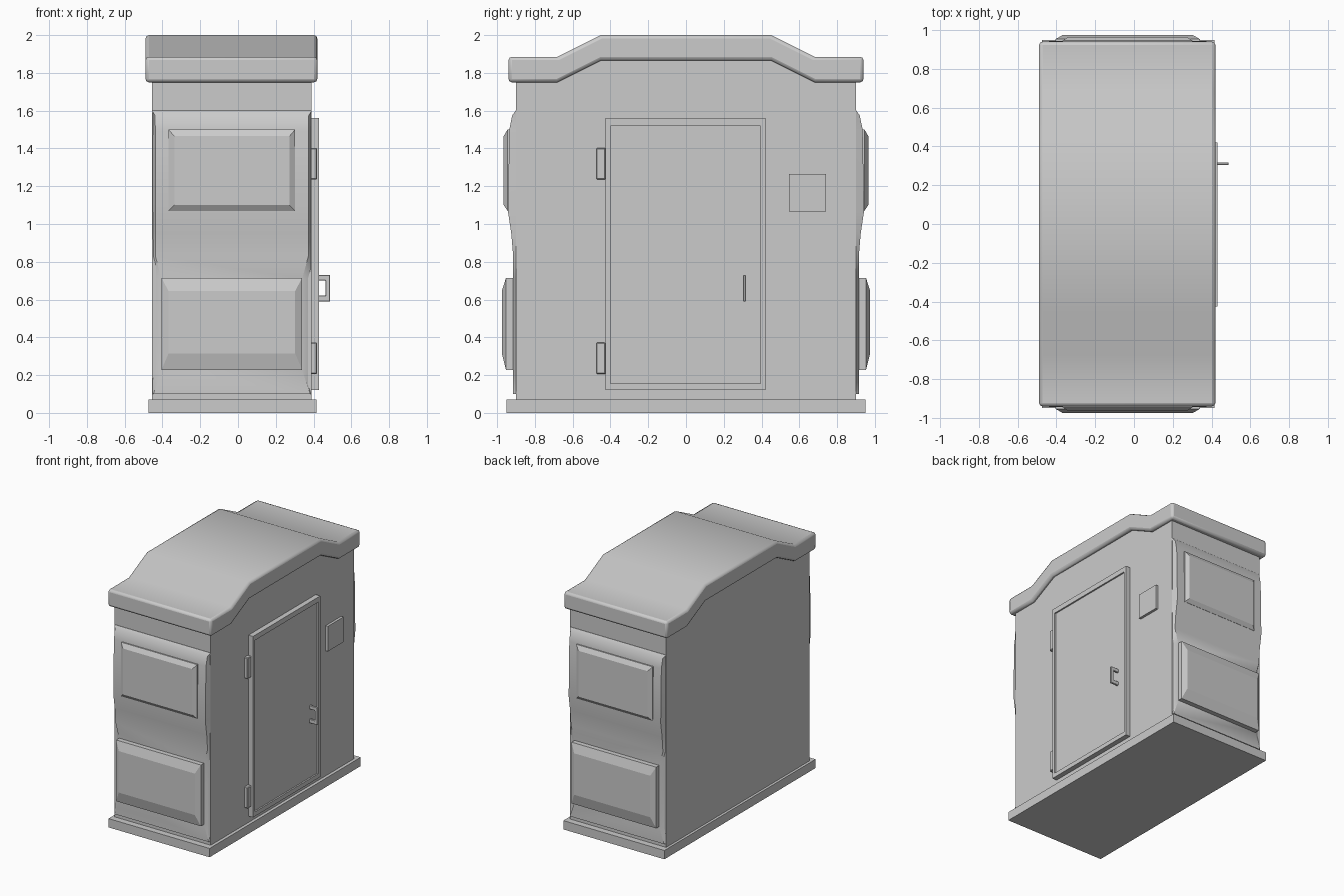
import bpy, bmesh, math

if "Cube" in bpy.data.objects:
    bpy.data.objects.remove(bpy.data.objects["Cube"])

CX = -0.0325  # centre line of the cabin body in x


def finish(name, bm, smooth=None):
    bmesh.ops.remove_doubles(bm, verts=bm.verts, dist=1e-5)
    bmesh.ops.recalc_face_normals(bm, faces=bm.faces)
    me = bpy.data.meshes.new(name)
    bm.to_mesh(me)
    bm.free()
    ob = bpy.data.objects.new(name, me)
    bpy.context.collection.objects.link(ob)
    if smooth:
        bpy.ops.object.select_all(action='DESELECT')
        ob.select_set(True)
        bpy.context.view_layer.objects.active = ob
        bpy.ops.object.shade_smooth_by_angle(angle=math.radians(smooth))
    return ob


def loft(name, rings, smooth=None):
    """Skin closed rings of points and cap both ends."""
    bm = bmesh.new()
    vs = [[bm.verts.new(p) for p in r] for r in rings]
    n = len(vs[0])
    for a, b in zip(vs, vs[1:]):
        for i in range(n):
            j = (i + 1) % n
            bm.faces.new((a[i], a[j], b[j], b[i]))
    bm.faces.new(vs[0])
    bm.faces.new(vs[-1])
    return finish(name, bm, smooth)


def box(name, x0, x1, y0, y1, z0, z1, bevel=0):
    ring = lambda z: [(x0, y0, z), (x1, y0, z), (x1, y1, z), (x0, y1, z)]
    ob = loft(name, [ring(z0), ring(z1)])
    if bevel:
        add_bevel(ob, bevel, 1)
    return ob


def add_bevel(ob, width, segments):
    m = ob.modifiers.new("bevel", 'BEVEL')
    m.width, m.segments = width, segments
    m.limit_method, m.angle_limit = 'ANGLE', math.radians(50)


def extrude_x(name, prof, x0, x1, smooth=None):
    return loft(name, [[(x, y, z) for y, z in prof] for x in (x0, x1)], smooth)


def mirrored(half):
    return half + [(-y, z) for y, z in reversed(half)]


# Base slab
box("base", -0.475, 0.415, -0.95, 0.95, 0, 0.07)

# Cabin walls, top following the roof line
extrude_x("cabin_body", mirrored([(-0.9, 0.07), (-0.9, 1.80), (-0.68, 1.80), (-0.45, 1.91)]),
          -0.455, 0.39)

# Stepped roof
roof = extrude_x("roof", mirrored([(-0.68, 1.75), (-0.94, 1.75), (-0.94, 1.885),
                                   (-0.68, 1.885), (-0.45, 2.0)])
                 + [(0.45, 1.865), (-0.45, 1.865)], -0.49, 0.42, 35)
add_bevel(roof, 0.018, 2)

# End walls: contoured plate plus two raised panels, on both ends
PLATE = [(1.60, 0.902, 0.4225), (1.575, 0.92, 0.407), (1.5, 0.935, 0.405),
         (1.07, 0.943, 0.405), (0.95, 0.925, 0.405), (0.83, 0.915, 0.405), (0.71, 0.915, 0.3725),
         (0.225, 0.915, 0.3725), (0.1, 0.915, 0.415), (0.1, 0.902, 0.4225)]


def raised_panel(name, s, levels):
    """levels: (y, half width, bottom, top)"""
    loft(name, [[(CX - w, s * y, b), (CX + w, s * y, b), (CX + w, s * y, t), (CX - w, s * y, t)]
                for y, w, b, t in levels])


for s, end in ((-1, "front"), (1, "back")):
    loft(end + "_plate", [[(CX - 0.4225, s * 0.89, z), (CX - w, s * y, z),
                           (CX + w, s * y, z), (CX + 0.4225, s * 0.89, z)]
                          for z, y, w in PLATE], 30)
    raised_panel(end + "_upper_panel", s, [(0.92, 0.335, 1.07, 1.5), (0.945, 0.335, 1.07, 1.5),
                                           (0.965, 0.305, 1.10, 1.465)])
    raised_panel(end + "_lower_panel", s, [(0.905, 0.3725, 0.228, 0.715),
                                           (0.953, 0.3725, 0.228, 0.715),
                                           (0.975, 0.335, 0.315, 0.645)])

# Door leaf and raised frame
box("door", 0.38, 0.418, -0.40, 0.395, 0.155, 1.52)
rect = lambda x, y0, y1, z0, z1: [(x, y0, z0), (x, y1, z0), (x, y1, z1), (x, y0, z1)]
outer, inner = (-0.425, 0.42, 0.12, 1.56), (-0.40, 0.395, 0.155, 1.52)
bm = bmesh.new()
loops = [[bm.verts.new(p) for p in rect(x, *r)]
         for x, r in ((0.38, outer), (0.43, outer), (0.43, inner), (0.38, inner))]
for k in range(4):
    a, b = loops[k], loops[(k + 1) % 4]
    for i in range(4):
        j = (i + 1) % 4
        bm.faces.new((a[i], a[j], b[j], b[i]))
finish("door_frame", bm)

# Hinges
for name, z0 in (("lower_hinge", 0.205), ("upper_hinge", 1.235)):
    box(name, 0.38, 0.418, -0.475, -0.427, z0, z0 + 0.168, 0.005)

# Wall plate beside the door
box("wall_plate", 0.38, 0.41, 0.545, 0.74, 1.065, 1.265)

# Door handle: C-shaped pull
pull = [(0.41, 0.59), (0.488, 0.59), (0.488, 0.73), (0.41, 0.73),
        (0.41, 0.70), (0.462, 0.70), (0.462, 0.622), (0.41, 0.622)]
handle = loft("door_handle", [[(x, y, z) for x, z in pull] for y in (0.303, 0.318)])
add_bevel(handle, 0.003, 1)
